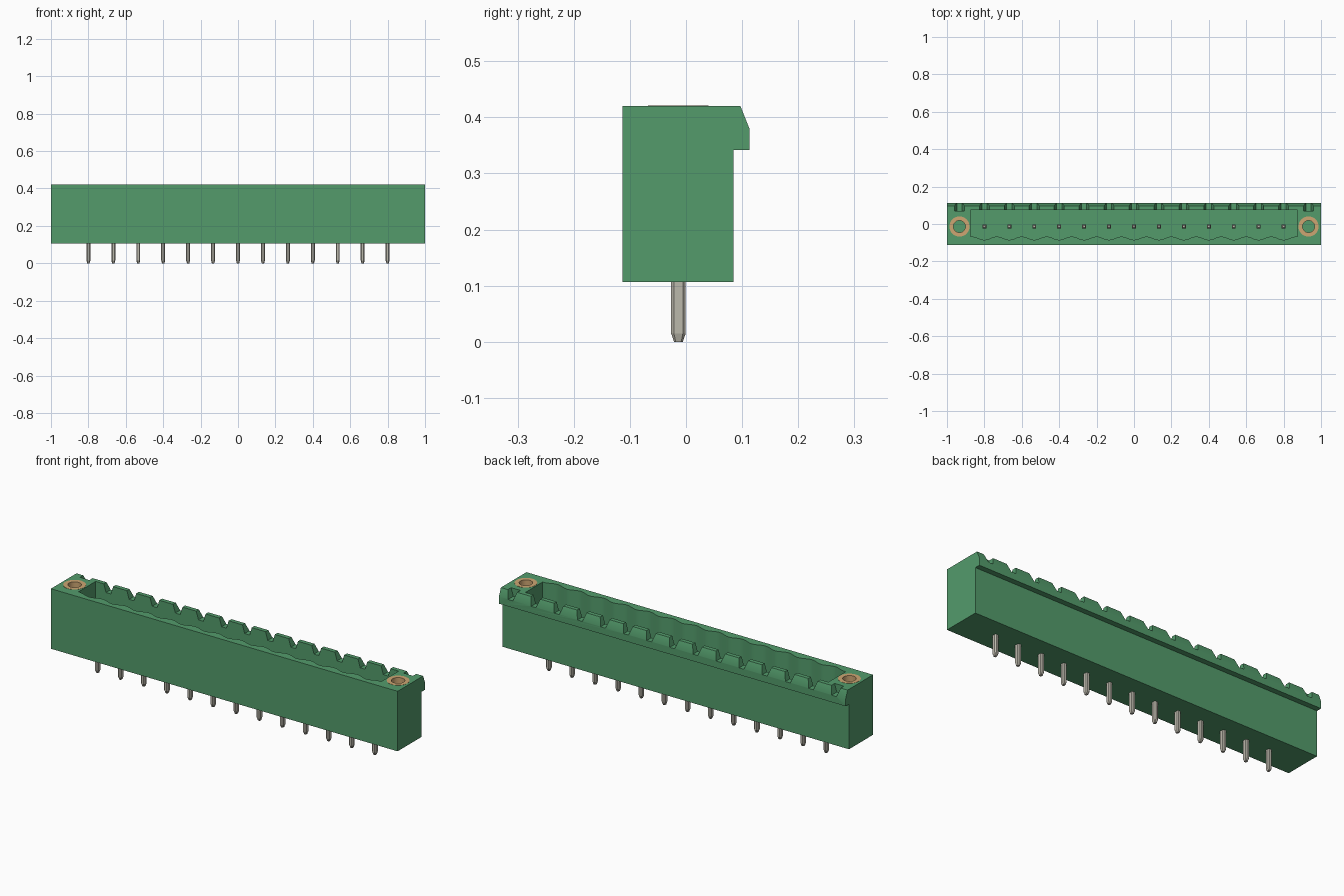
import bpy, bmesh, math
from mathutils import Matrix, Vector

cube = bpy.data.objects.get("Cube")
if cube:
    bpy.data.objects.remove(cube, do_unlink=True)

PITCH = 2 / 15
PIN_Y = -0.0135
TOP = 0.42
BASE = 0.107
FLOOR = 0.18


def material(name, rgb):
    m = bpy.data.materials.new(name)
    m.use_nodes = True
    m.diffuse_color = (*rgb, 1)
    m.node_tree.nodes["Principled BSDF"].inputs["Base Color"].default_value = (*rgb, 1)
    return m


GREEN = material("green plastic", (0.087, 0.33, 0.148))
METAL = material("tinned metal", (0.50, 0.48, 0.41))
BRASS = material("brass", (0.61, 0.38, 0.17))


def loft(bm, rings):
    """Bridge a list of equal closed rings and cap both ends."""
    loops = [[bm.verts.new(p) for p in ring] for ring in rings]
    for a, b in zip(loops, loops[1:]):
        for i in range(len(a)):
            j = (i + 1) % len(a)
            bm.faces.new((a[i], a[j], b[j], b[i]))
    bm.faces.new(loops[0][::-1])
    bm.faces.new(loops[-1])


def finish(bm, name, mat):
    bmesh.ops.recalc_face_normals(bm, faces=bm.faces)
    mesh = bpy.data.meshes.new(name)
    bm.to_mesh(mesh)
    bm.free()
    mesh.materials.append(mat)
    obj = bpy.data.objects.new(name, mesh)
    bpy.context.collection.objects.link(obj)
    return obj


def cut(target, cutter):
    cutter.hide_render = True
    mod = target.modifiers.new("cut", 'BOOLEAN')
    mod.operation = 'DIFFERENCE'
    mod.solver = 'EXACT'
    mod.object = cutter
    bpy.context.view_layer.objects.active = target
    bpy.ops.object.modifier_apply(modifier=mod.name)
    bpy.data.objects.remove(cutter, do_unlink=True)


def circle(x, r, z, n=32):
    return [(x + r * math.cos(math.tau * i / n), PIN_Y + r * math.sin(math.tau * i / n), z)
            for i in range(n)]


def smooth(obj):
    bpy.ops.object.select_all(action='DESELECT')
    obj.select_set(True)
    bpy.context.view_layer.objects.active = obj
    bpy.ops.object.shade_smooth_by_angle(angle=math.radians(30))


# Housing: side profile with the overhanging rear lip, run along x
profile = [(-0.113, BASE), (0.085, BASE), (0.085, 0.342), (0.113, 0.342),
           (0.113, 0.38), (0.097, TOP), (-0.113, TOP)]
bm = bmesh.new()
loft(bm, [[(x, y, z) for y, z in profile] for x in (-1, 1)])
housing = finish(bm, "housing", GREEN)

# Socket cavity with a scalloped front wall
half, wave = 0.874, 6.5 * PITCH
outline = [(half, 0.075), (-half, 0.075), (-half, -0.067)]
STEPS = 13 * 10
for i in range(STEPS + 1):
    x = -wave + 2 * wave * i / STEPS
    outline.append((x, -0.076 - 0.009 * math.cos(math.tau * x / PITCH)))
outline.append((half, -0.067))
bm = bmesh.new()
loft(bm, [[(x, y, z) for x, y in outline] for z in (FLOOR, 0.5)])
cut(housing, finish(bm, "cavity_cutter", GREEN))

# Tapered coding notches through the rear lip
bm = bmesh.new()
for k in range(-7, 8):
    x = k * PITCH
    shape = [(-0.014, 0.378), (0.014, 0.378), (0.027, TOP), (0.027, 0.45),
             (-0.027, 0.45), (-0.027, TOP)]
    loft(bm, [[(x + dx, y, z) for dx, z in shape] for y in (0.07, 0.15)])
cut(housing, finish(bm, "notch_cutter", GREEN))

# Screw wells at both ends
bm = bmesh.new()
for s in (-1, 1):
    loft(bm, [circle(s * 7 * PITCH, 0.054, z) for z in (0.22, 0.5)])
cut(housing, finish(bm, "well_cutter", GREEN))
smooth(housing)

# Threaded brass sleeves lining the wells
for s, side in ((-1, "right"), (1, "left")):
    x = s * 7 * PITCH
    rings = [circle(x, r, z) for r, z in
             ((0.054, 0.22), (0.054, TOP + 0.001), (0.032, TOP + 0.001), (0.032, 0.22))]
    bm = bmesh.new()
    loops = [[bm.verts.new(p) for p in ring] for ring in rings]
    for a, b in zip(loops, loops[1:] + loops[:1]):
        for i in range(len(a)):
            j = (i + 1) % len(a)
            bm.faces.new((a[i], a[j], b[j], b[i]))
    smooth(finish(bm, side + "_screw_sleeve", BRASS))


# Contact pins: chamfered solder tail below, square blade inside the socket
def section(x, hx, hy, c, z, scale=1):
    pts = [(hx, c - hy), (hx, hy - c), (hx - c, hy), (c - hx, hy),
           (-hx, hy - c), (-hx, c - hy), (c - hx, -hy), (hx - c, -hy)]
    return [(x + px * scale, PIN_Y + py * scale, z) for px, py in pts]


for k in range(-6, 7):
    x = k * PITCH
    bm = bmesh.new()
    loft(bm, [section(x, 0.0105, 0.013, 0.005, z, s)
              for z, s in ((0, 0.6), (0.015, 1), (0.15, 1))])
    loft(bm, [section(x, 0.0105, 0.0105, 0.001, z, s)
              for z, s in ((0.15, 1), (0.345, 1), (0.36, 0.6))])
    finish(bm, "contact_pin_%d" % (k + 7), METAL)
